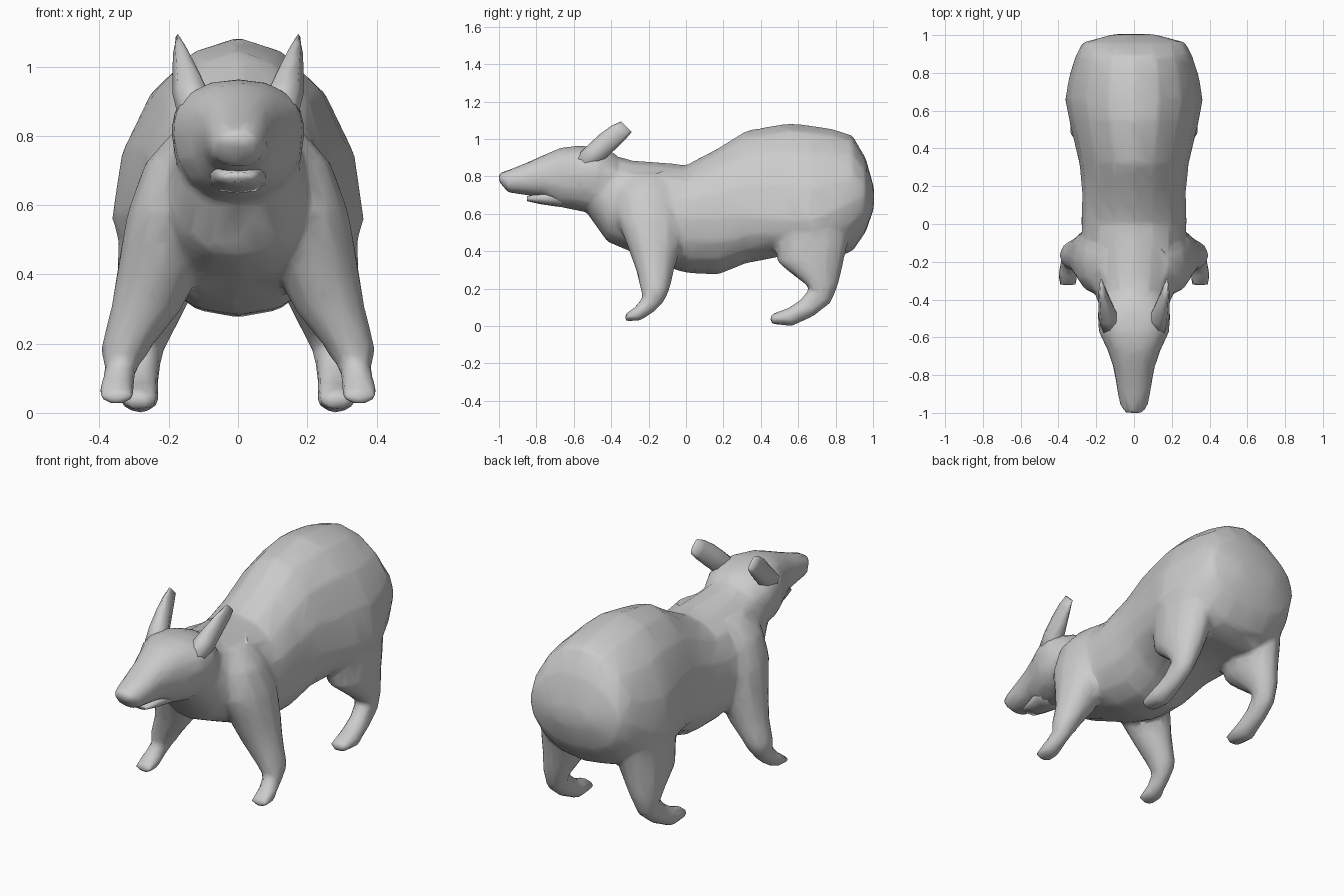
import bpy, bmesh
from math import cos, sin, pi, radians, copysign


def skin(bm, rings):
    """Bridge a list of point rings into a closed tube."""
    loops = [[bm.verts.new(p) for p in r] for r in rings]
    n = len(loops[0])
    for a, b in zip(loops, loops[1:]):
        for i in range(n):
            j = (i + 1) % n
            bm.faces.new((a[i], a[j], b[j], b[i]))
    bm.faces.new(loops[0][::-1])
    bm.faces.new(loops[-1])


def trunk(bm, sections, n=16, up=0.9, low=0.9):
    """Loft along y from (y, top, bottom, half width, height of widest point)."""
    rings = []
    for y, top, bot, w, zw in sections:
        ring = []
        for i in range(n):
            a = 2 * pi * i / n
            e = up if sin(a) > 0 else low
            c = copysign(abs(cos(a)) ** e, cos(a))
            s = copysign(abs(sin(a)) ** e, sin(a))
            ring.append((w * c, y, zw + s * (top - zw if s > 0 else zw - bot)))
        rings.append(ring)
    skin(bm, rings)


def limb(bm, sections, side=1, n=12):
    """Loft from (x, y, z, x radius, depth radius, tilt in degrees)."""
    rings = []
    for x, y, z, rx, ry, t in sections:
        t = radians(t)
        rings.append([(side * (x + rx * cos(2 * pi * i / n)),
                       y + ry * sin(2 * pi * i / n) * cos(t),
                       z - ry * sin(2 * pi * i / n) * sin(t)) for i in range(n)])
    skin(bm, rings)


def finish(bm, name):
    bmesh.ops.recalc_face_normals(bm, faces=bm.faces)
    me = bpy.data.meshes.new(name)
    bm.to_mesh(me)
    bm.free()
    me.polygons.foreach_set("use_smooth", [True] * len(me.polygons))
    ob = bpy.data.objects.new(name, me)
    bpy.context.collection.objects.link(ob)
    return ob


torso = [(-.52, .93, .59, .15, .78), (-.42, .92, .45, .19, .66),
         (-.28, .885, .39, .235, .62), (-.10, .872, .315, .27, .58),
         (0, .86, .283, .28, .57), (.17, .95, .275, .275, .58),
         (.32, 1.045, .335, .29, .59), (.55, 1.085, .38, .345, .57),
         (.66, 1.075, .38, .365, .56), (.78, 1.055, .36, .345, .60),
         (.89, 1.02, .40, .31, .67), (.96, .90, .50, .275, .70),
         (1.005, .74, .63, .11, .69)]
head = [(-.38, .925, .58, .16, .79), (-.47, .955, .60, .195, .82),
        (-.57, .965, .615, .188, .82), (-.67, .953, .635, .14, .81),
        (-.76, .915, .69, .11, .80), (-.86, .87, .70, .092, .79),
        (-.95, .835, .712, .078, .77), (-1.003, .815, .775, .05, .795)]
jaw = [(-.58, .76, .626, .105, .69), (-.70, .745, .64, .082, .69),
       (-.78, .71, .652, .065, .685), (-.85, .695, .668, .045, .682)]
front_leg = [(.10, -.21, .82, .08, .11, 0), (.16, -.21, .72, .11, .16, 0),
             (.195, -.19, .58, .125, .185, 0), (.225, -.17, .42, .123, .142, 0),
             (.265, -.165, .30, .103, .103, 0), (.318, -.165, .20, .076, .08, 0),
             (.328, -.168, .165, .066, .068, 5), (.337, -.185, .13, .047, .055, 25),
             (.345, -.215, .10, .046, .048, 45), (.35, -.26, .065, .054, .04, 72),
             (.35, -.325, .045, .05, .02, 85)]
hind_leg = [(.22, .68, .60, .12, .20, 0), (.228, .67, .45, .12, .20, 0),
            (.24, .665, .34, .108, .178, 0), (.262, .71, .24, .08, .108, 5),
            (.275, .72, .165, .055, .07, 35), (.28, .65, .10, .052, .058, 50),
            (.285, .56, .049, .06, .052, 80), (.285, .45, .036, .05, .025, 88)]
ear = [(.12, -.57, .845, .05, .055, 45), (.135, -.49, .92, .054, .058, 45),
       (.153, -.42, .985, .036, .058, 45), (.167, -.36, 1.035, .021, .052, 45),
       (.174, -.318, 1.066, .008, .04, 45)]

# body: trunk, head and four legs fused into one soft skin, then reduced to low-poly
bm = bmesh.new()
trunk(bm, torso, up=1.04)
trunk(bm, head)
for side in (1, -1):
    limb(bm, front_leg, side)
    limb(bm, hind_leg, side)
body = finish(bm, "body")
m = body.modifiers.new("fuse", 'REMESH')
m.mode = 'VOXEL'
m.voxel_size = 0.014
m.use_smooth_shade = True
m = body.modifiers.new("soften", 'SMOOTH')
m.factor = 0.5
m.iterations = 9
m = body.modifiers.new("low_poly", 'DECIMATE')
m.ratio = 0.06
m.use_symmetry = True
m.symmetry_axis = 'X'

# lower jaw
bm = bmesh.new()
trunk(bm, jaw, 12)
finish(bm, "lower_jaw")

# ears
bm = bmesh.new()
limb(bm, ear, 1, 8)
ears = finish(bm, "ears")
ears.modifiers.new("mirror", 'MIRROR').use_axis[0] = True
